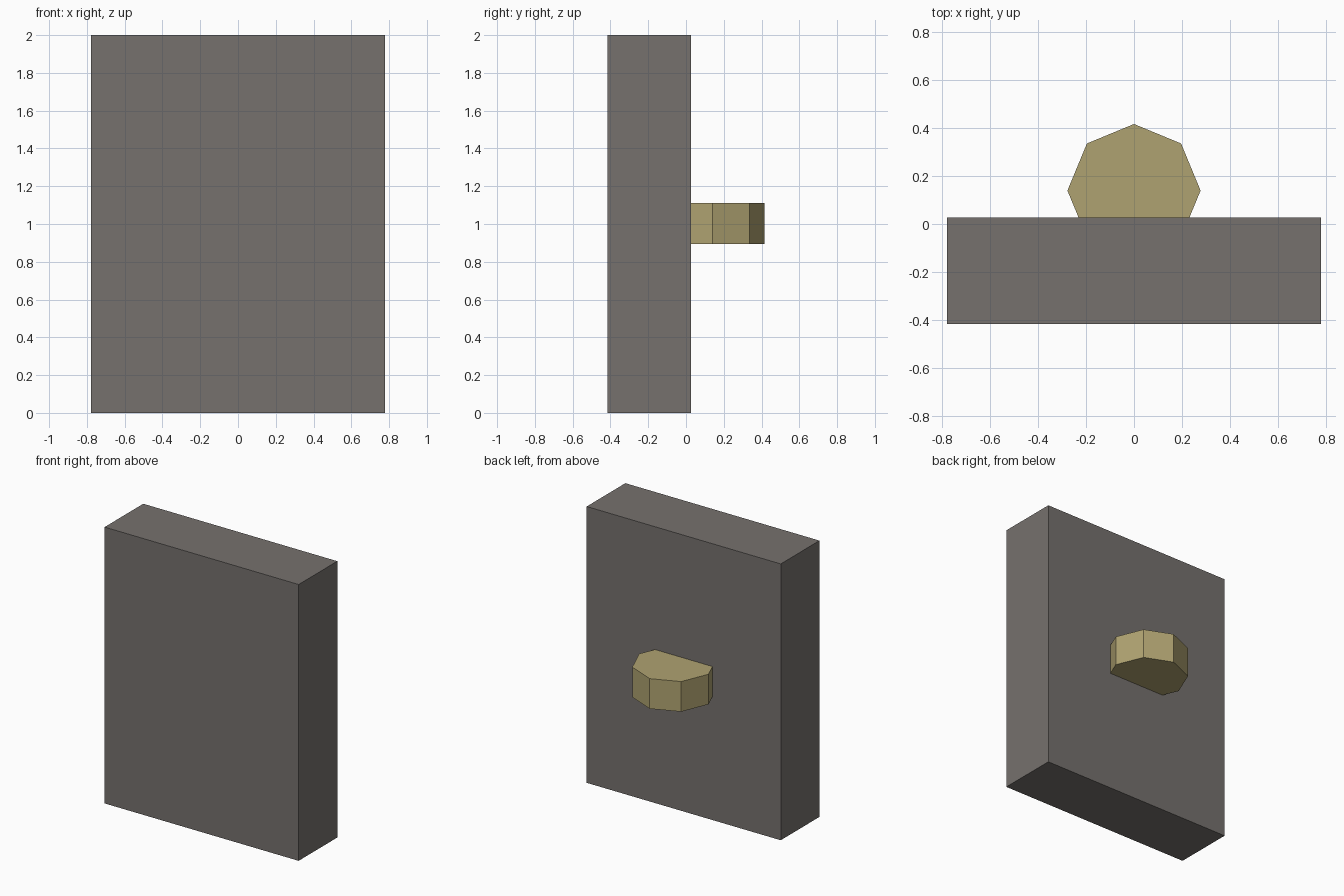
import bpy

if "Cube" in bpy.data.objects:
    bpy.data.objects.remove(bpy.data.objects["Cube"])


def paint(obj, name, color):
    mat = bpy.data.materials.new(name)
    mat.diffuse_color = color
    mat.use_nodes = True
    mat.node_tree.nodes["Principled BSDF"].inputs["Base Color"].default_value = mat.diffuse_color
    obj.data.materials.append(mat)


# Upright slab, its front half reaching further than its back
Y_FRONT, Y_BACK = -0.416, 0.026
bpy.ops.mesh.primitive_cube_add(size=1, location=(0, (Y_FRONT + Y_BACK) / 2, 1))
slab = bpy.context.object
slab.name = "slab"
slab.scale = (1.554, Y_BACK - Y_FRONT, 2)
bpy.ops.object.transform_apply(location=False, rotation=False, scale=True)
paint(slab, "dark_grey", (0.18, 0.165, 0.155, 1))

# Eight-sided knob, partly sunk into the back of the slab
bpy.ops.mesh.primitive_cylinder_add(vertices=8, radius=0.277, depth=0.218,
                                    location=(0, 0.139, 1.002))
knob = bpy.context.object
knob.name = "knob"
paint(knob, "dull_brass", (0.43, 0.365, 0.165, 1))
